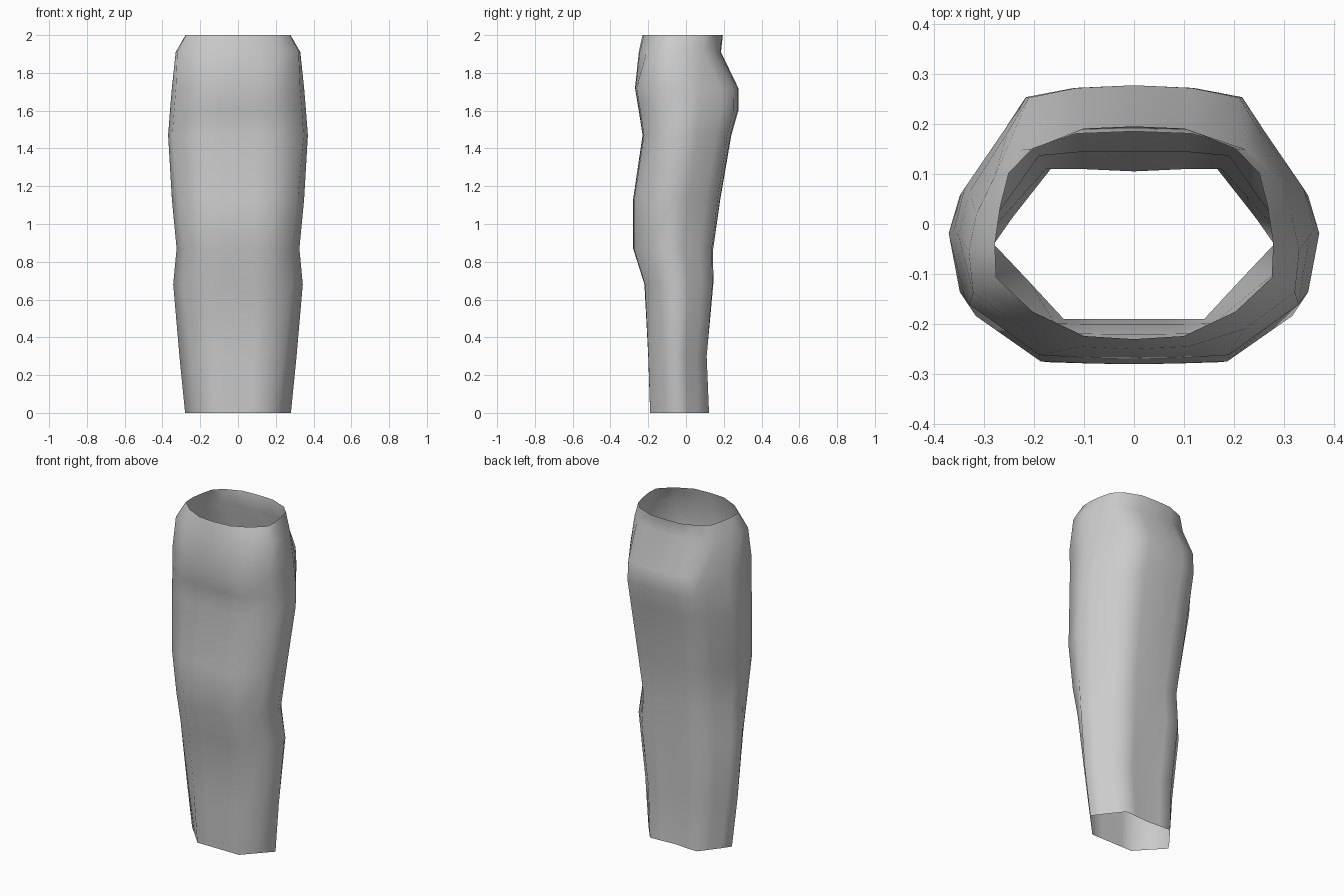
import bpy
import bmesh

default_cube = bpy.data.objects.get("Cube")
if default_cube:
    bpy.data.objects.remove(default_cube, do_unlink=True)


def make_material(name, colour):
    material = bpy.data.materials.new(name)
    material.use_nodes = True
    material.diffuse_color = colour
    material.node_tree.nodes["Principled BSDF"].inputs["Base Color"].default_value = colour
    return material


# Half outlines from back centre to front centre, in a unit box
HEM = [(0, .92), (.3, .96), (.56, .98), (.72, .62), (.87, .28),
       (1, -.05), (.75, -.52), (.5, -1), (.25, -1), (0, -1)]
HIP = [(0, 1), (.33, .98), (.6, .91), (.72, .66), (.94, .22),
       (1, -.1), (.94, -.6), (.54, -.97), (.27, -.99), (0, -1)]
WAIST = [(0, 1), (.36, .98), (.73, .79), (.9, .56), (.96, .25),
         (1, -.1), (.99, -.42), (.73, -.74), (.36, -.97), (0, -1)]

# Height, half width, front y, back y
LEVELS = [
    (0, .28, -.19, .125),
    (.3, .31, -.2, .115),
    (.68, .343, -.22, .15),
    (.87, .325, -.28, .15),
    (1.13, .35, -.28, .185),
    (1.47, .37, -.23, .24),
    (1.6, .36, -.25, .277),
    (1.72, .35, -.27, .277),
    (1.91, .33, -.25, .185),
    (2, .278, -.23, .195),
]
HIP_HEIGHT = 1.4
WAIST_START = 1.72
TOP = 2


def blend(first, second, amount):
    return [(a[0] + (b[0] - a[0]) * amount, a[1] + (b[1] - a[1]) * amount)
            for a, b in zip(first, second)]


def outline_at(height):
    if height < WAIST_START:
        return blend(HEM, HIP, min(height / HIP_HEIGHT, 1))
    return blend(HIP, WAIST, (height - WAIST_START) / (TOP - WAIST_START))


def add_ring(bm, height, half_width, front, back):
    half = outline_at(height)
    mirrored = [(-x, y) for x, y in half[-2:0:-1]]
    centre, depth = (front + back) / 2, (back - front) / 2
    return [bm.verts.new((x * half_width, centre + y * depth, height))
            for x, y in half + mirrored]


# Open tube of fabric lofted through the levels
bm = bmesh.new()
rings = [add_ring(bm, *level) for level in LEVELS]
for lower, upper in zip(rings, rings[1:]):
    count = len(lower)
    for i in range(count):
        j = (i + 1) % count
        face = bm.faces.new((lower[j], lower[i], upper[i], upper[j]))
        face.smooth = True

mesh = bpy.data.meshes.new("long_skirt")
bm.to_mesh(mesh)
bm.free()
mesh.materials.append(make_material("grey fabric", (.6, .6, .6, 1)))
skirt = bpy.data.objects.new("long_skirt", mesh)
bpy.context.collection.objects.link(skirt)
